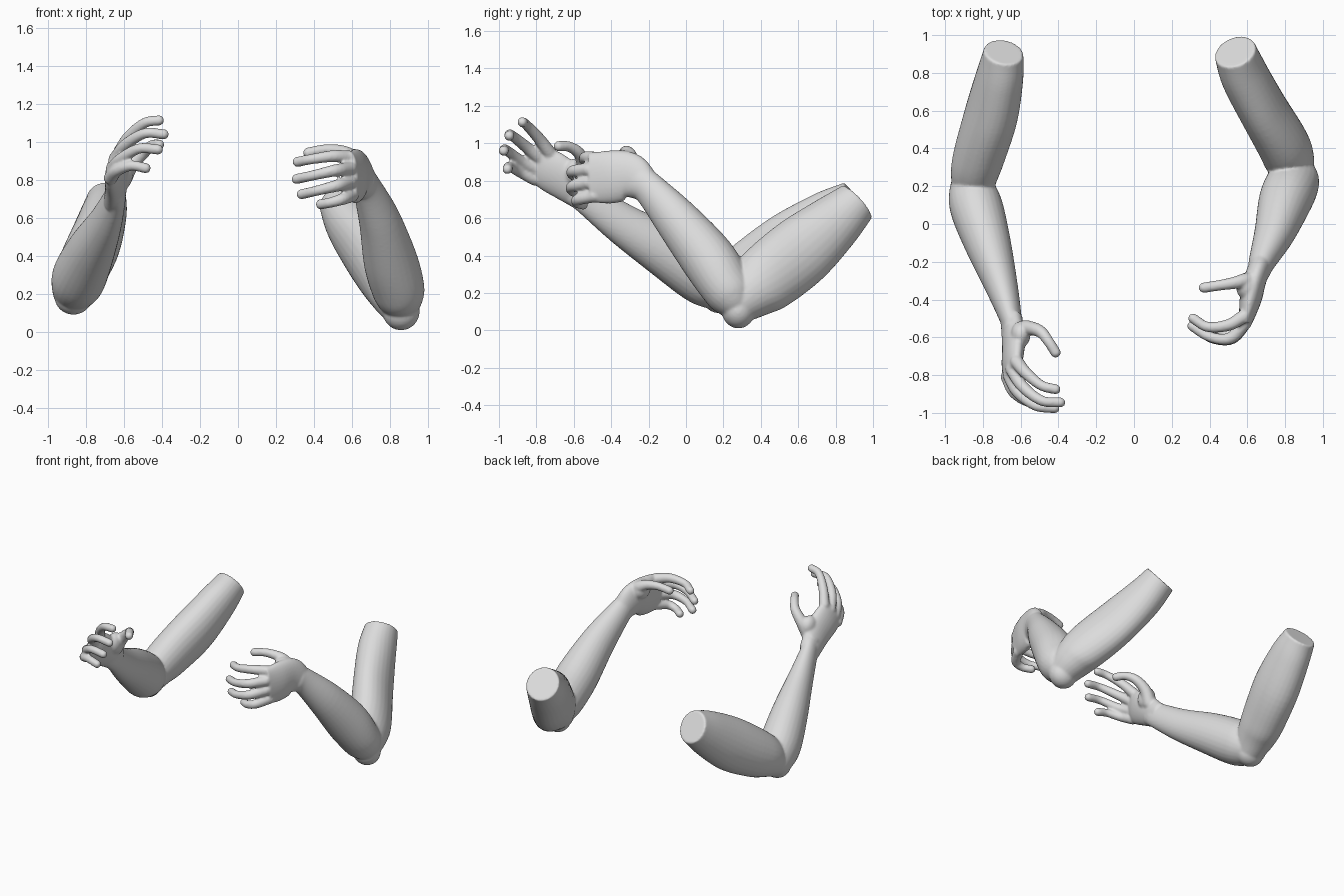
import bpy, bmesh, math
from mathutils import Vector, Matrix

skin = bpy.data.materials.new("plain_grey")
skin.diffuse_color = (0.72, 0.72, 0.72, 1)
SIDES, STEPS = 28, 6


def smooth_path(pts):
    """Catmull-Rom subdivision of (x, y, z, half_width, half_height) rows."""
    p = [Vector(q) for q in pts]
    p = [2 * p[0] - p[1]] + p + [2 * p[-1] - p[-2]]
    out = []
    for i in range(1, len(p) - 2):
        a, b, c, d = p[i - 1:i + 3]
        for k in range(STEPS):
            t = k / STEPS
            out.append(0.5 * (2 * b + (c - a) * t + (2 * a - 5 * b + 4 * c - d) * t * t
                              + (3 * b - a - 3 * c + d) * t ** 3))
    return out + [p[-2]]


def loft(bm, pts, hint=(0, 0, 1)):
    """Closed tube with elliptical rings; half_height lies along the hint."""
    rows = smooth_path(pts)
    pos = [Vector(r[:3]) for r in rows]
    rings = []
    for i, r in enumerate(rows):
        tan = (pos[min(i + 1, len(pos) - 1)] - pos[max(i - 1, 0)]).normalized()
        up = Vector(hint)
        up = (up - tan * up.dot(tan)).normalized()
        side = tan.cross(up)
        rings.append([bm.verts.new(pos[i] + side * r[3] * math.cos(a) + up * r[4] * math.sin(a))
                      for a in (2 * math.pi * k / SIDES for k in range(SIDES))])
    for r0, r1 in zip(rings, rings[1:]):
        for k in range(SIDES):
            n = (k + 1) % SIDES
            bm.faces.new((r0[k], r0[n], r1[n], r1[k]))
    bm.faces.new(rings[0][::-1])
    bm.faces.new(rings[-1])


def ball(bm, centre, size):
    m = Matrix.Translation(centre) @ Matrix.Diagonal((*size, 1))
    bmesh.ops.create_uvsphere(bm, u_segments=24, v_segments=16, radius=1, matrix=m)


def finger(bm, pts, r0=0.036, r1=0.027):
    n = len(pts) - 1
    rows = [(*p, *(2 * [r0 + (r1 - r0) * min(1, 1.5 * i / n)])) for i, p in enumerate(pts)]
    loft(bm, rows, (0.3, 0.2, 1))
    ball(bm, pts[0], (r0,) * 3)
    ball(bm, pts[-1], (r1,) * 3)


def arm(name, upper, upper_hint, elbow, forearm, palm, palm_hint, fingers, thumb, thumb_pad):
    bm = bmesh.new()
    loft(bm, upper, upper_hint)
    ball(bm, *elbow)
    loft(bm, forearm)
    loft(bm, palm, palm_hint)
    for f in fingers:
        finger(bm, f)
    finger(bm, thumb, 0.046, 0.028)
    ball(bm, *thumb_pad)
    bmesh.ops.recalc_face_normals(bm, faces=bm.faces)
    me = bpy.data.meshes.new(name)
    bm.to_mesh(me)
    bm.free()
    me.materials.append(skin)
    ob = bpy.data.objects.new(name, me)
    bpy.context.collection.objects.link(ob)
    # fuse the parts into one skin
    fuse = ob.modifiers.new("fuse", 'REMESH')
    fuse.mode = 'VOXEL'
    fuse.voxel_size = 0.008
    fuse.use_smooth_shade = True
    relax = ob.modifiers.new("relax", 'SMOOTH')
    relax.factor = 0.5
    relax.iterations = 6


# arm on the -x side, hand reaching forward
arm("left_arm",
    upper=[(-.862, .17, .2, .1, .105), (-.845, .27, .275, .125, .145), (-.815, .38, .34, .135, .17),
           (-.755, .58, .465, .138, .185), (-.71, .78, .605, .123, .155),
           (-.69, .91, .695, .105, .115)],
    upper_hint=(.25, 0, 1),
    elbow=((-.865, .175, .187), (.1, .09, .095)),
    forearm=[(-.866, .245, .165, .08, .07), (-.862, .195, .21, .115, .12),
             (-.835, .09, .29, .14, .155), (-.772, -.11, .425, .122, .143),
             (-.70, -.335, .565, .086, .112), (-.648, -.52, .70, .056, .088),
             (-.643, -.58, .75, .052, .088)],
    palm=[(-.648, -.51, .695, .055, .083), (-.638, -.63, .79, .054, .108),
          (-.643, -.72, .85, .05, .115), (-.65, -.79, .89, .034, .102)],
    palm_hint=(.28, .46, .83),
    fingers=[
        [(-.62, -.73, .95), (-.57, -.79, 1.03), (-.49, -.855, 1.1), (-.415, -.875, 1.113)],
        [(-.645, -.77, .91), (-.59, -.86, .985), (-.49, -.935, 1.045), (-.39, -.945, 1.04)],
        [(-.66, -.8, .86), (-.615, -.89, .91), (-.52, -.962, .965), (-.42, -.975, .96)],
        [(-.67, -.81, .81), (-.635, -.89, .85), (-.56, -.942, .875), (-.485, -.955, .862)]],
    thumb=[(-.605, -.56, .80), (-.56, -.55, .88), (-.495, -.57, .945), (-.45, -.625, .982),
           (-.415, -.68, .985)],
    thumb_pad=((-.6, -.585, .845), (.052, .07, .075)))

# arm on the +x side, hand curled inward
arm("right_arm",
    upper=[(.855, .25, .12, .1, .105), (.825, .34, .2, .13, .15), (.785, .43, .275, .135, .182),
           (.68, .61, .42, .127, .188), (.585, .785, .57, .125, .155),
           (.535, .912, .685, .112, .118)],
    upper_hint=(-.25, 0, 1),
    elbow=((.857, .28, .11), (.098, .09, .1)),
    forearm=[(.86, .3, .105, .08, .07), (.853, .26, .165, .12, .12), (.84, .215, .235, .14, .138),
             (.80, .12, .38, .14, .147), (.745, -.045, .585, .108, .122),
             (.68, -.195, .755, .072, .09), (.66, -.26, .80, .058, .092)],
    palm=[(.672, -.21, .77, .06, .085), (.64, -.3, .825, .06, .125), (.617, -.4, .82, .058, .142),
          (.592, -.515, .815, .037, .132)],
    palm_hint=(0, .1, 1),
    fingers=[
        [(.58, -.49, .92), (.50, -.535, .925), (.39, -.545, .91), (.313, -.50, .895)],
        [(.59, -.52, .86), (.51, -.605, .85), (.40, -.597, .825), (.308, -.54, .805)],
        [(.59, -.52, .79), (.52, -.605, .77), (.42, -.607, .745), (.335, -.555, .725)],
        [(.60, -.49, .72), (.55, -.575, .70), (.49, -.583, .682), (.435, -.55, .672)]],
    thumb=[(.645, -.3, .88), (.585, -.3, .93), (.53, -.312, .953), (.45, -.325, .958),
           (.37, -.337, .943)],
    thumb_pad=((.6, -.33, .895), (.06, .075, .07)))
